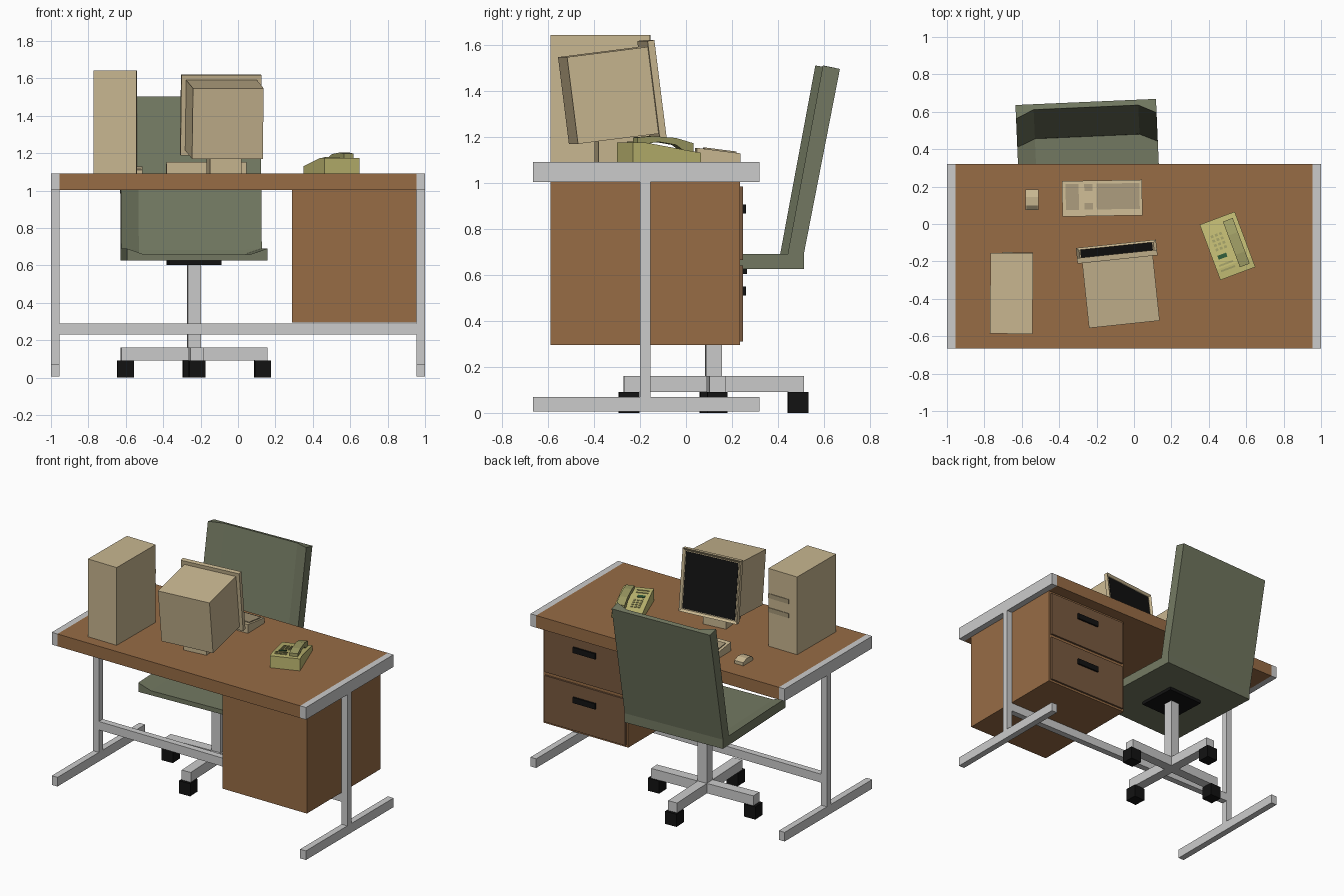
import bpy, bmesh
from math import radians
from mathutils import Matrix, Vector

if "Cube" in bpy.data.objects:
    bpy.data.objects.remove(bpy.data.objects["Cube"])


def mat(name, r, g, b):
    m = bpy.data.materials.new(name)
    m.diffuse_color = (r, g, b, 1)
    m.use_nodes = True
    m.node_tree.nodes["Principled BSDF"].inputs["Base Color"].default_value = m.diffuse_color
    return m


WOOD = mat("wood", .31, .15, .06)
DARK_WOOD = mat("dark_wood", .19, .10, .05)
BEIGE = mat("beige_plastic", .58, .47, .28)
TAN = mat("tan_plastic", .38, .31, .19)
OLIVE = mat("olive_fabric", .17, .19, .12)
LIME = mat("phone_plastic", .53, .49, .17)
LIME_DARK = mat("handset_plastic", .35, .34, .13)
BLACK = mat("black", .006, .006, .006)
GREEN = mat("green_display", .03, .10, .04)
I = Matrix()


def place(x, y, z=0, rz=0, rx=0):
    return (Matrix.Translation((x, y, z)) @ Matrix.Rotation(radians(rz), 4, 'Z')
            @ Matrix.Rotation(radians(rx), 4, 'X'))


def finish(name, bm, material, m):
    bmesh.ops.recalc_face_normals(bm, faces=bm.faces)
    me = bpy.data.meshes.new(name)
    bm.to_mesh(me)
    bm.free()
    if material:
        me.materials.append(material)
    ob = bpy.data.objects.new(name, me)
    ob.matrix_world = m
    bpy.context.collection.objects.link(ob)
    return ob


def loft(name, rings, material=None, m=I):
    """Skin a list of equal-length closed rings and cap both ends."""
    bm = bmesh.new()
    vs = [[bm.verts.new(p) for p in r] for r in rings]
    n = len(vs[0])
    for a, b in zip(vs, vs[1:]):
        for i in range(n):
            j = (i + 1) % n
            bm.faces.new((a[i], a[j], b[j], b[i]))
    bm.faces.new(vs[0])
    bm.faces.new(vs[-1])
    return finish(name, bm, material, m)


def box(name, x0, x1, y0, y1, z0, z1, material=None, m=I):
    return loft(name, [[(x0, y0, z), (x1, y0, z), (x1, y1, z), (x0, y1, z)] for z in (z0, z1)],
                material, m)


def side_prism(name, x0, x1, yz, material=None, m=I):
    return loft(name, [[(x, y, z) for y, z in yz] for x in (x0, x1)], material, m)


# Desk: wooden top, metal end caps and T legs
box("desk_top", -.955, .955, -.665, .32, 1.003, 1.09, WOOD)
for side, x0, x1 in (("left", -1, -.955), ("right", .955, 1)):
    box(side + "_end_cap", x0, x1, -.665, .32, 1.003, 1.09)
    box(side + "_post", x0, x1, -.2, -.155, .07, 1.003)
    box(side + "_foot", x0, x1, -.665, .32, .005, .07)
box("crossbar", -.955, .955, -.2, -.155, .23, .29)

# Drawer cabinet
box("cabinet", .29, .955, -.59, .235, .295, 1.003, WOOD)
for name, z0, z1, zh in (("lower", .31, .64, .53), ("upper", .665, .985, .886)):
    box(name + "_drawer", .305, .94, .235, .248, z0, z1, DARK_WOOD)
    box(name + "_handle", .535, .71, .248, .26, zh - .02, zh + .02, BLACK)

# Chair, turned slightly
C = place(-.235, .12, 0, 2.5)
W, H = .376, .28
seat = [(-W, .625), (W, .625), (W, .69), (H, .657), (-H, .657), (-W, .69)]
loft("seat", [[(x, y, z) for x, z in seat] for y in (-W, W)], OLIVE, C)


def back_ring(front, rear, zf, zr):
    dent = front + .045
    return [(-W, rear, zr), (W, rear, zr), (W, front, zf), (H, dent, zf - .008),
            (-H, dent, zf - .008), (-W, front, zf)]


loft("backrest", [back_ring(.302, .376, .655, .65), back_ring(.306, .376, .69, .69),
                  back_ring(.459, .533, 1.51, 1.495)], OLIVE, C)
box("seat_plate", -.14, .14, -.14, .14, .603, .625, BLACK, C)
box("chair_column", -.035, .035, -.035, .035, .16, .605, None, C)
box("base_arm_long", -.391, .391, -.035, .035, .09, .16, None, C)
for i in range(4):
    R = C @ Matrix.Rotation(radians(90 * i), 4, 'Z')
    if i % 2:
        box("base_arm_%d" % i, .035, .391, -.035, .035, .09, .16, None, R)
    box("caster_%d" % i, .324, .411, -.0435, .0435, 0, .09, BLACK, R)

# Monitor, turned and tilted; its local origin is the centre of the front face
M = place(-.094, -.133, 1.406, 6, 7.2)
box("monitor_body", -.19, .19, -.385, -.028, -.19, .19, BEIGE, M)
bm = bmesh.new()
bmesh.ops.create_cube(bm, size=1, matrix=Matrix.Translation((0, -.015, 0))
                      @ Matrix.Diagonal((.43, .03, .432, 1)))
bm.normal_update()
front = [f for f in bm.faces if f.normal.y > .9]
bmesh.ops.inset_region(bm, faces=front, thickness=.022)
bmesh.ops.translate(bm, verts=front[0].verts, vec=Vector((0, -.012, 0)))
bezel = finish("monitor_bezel", bm, BEIGE, M)
box("screen", -.193, .193, -.0125, -.009, -.194, .194, BLACK, M)
box("monitor_stand", -.085, .085, -.095, .095, 1.09, 1.2, BEIGE, place(-.075, -.295, 0, 6))

# Computer tower with drive slots facing the chair
T = place(-.655, -.37, 0, -.6)
box("tower", -.114, .114, -.217, .215, 1.09, 1.643, BEIGE, T)
for i, z in enumerate((1.45, 1.35)):
    box("drive_slot_%d" % i, -.05, .112, .215, .219, z - .016, z + .016, TAN, T)

# Keyboard: wedge with blocks of keys
K = place(-.17, .138, 0, 1)
side_prism("keyboard", -.214, .214, [(-.095, 1.09), (.095, 1.09), (.095, 1.128), (-.095, 1.152)],
           BEIGE, K)


def key_block(name, x0, x1, y0, y1):
    def top(y):
        return 1.14 - y * .126
    side_prism(name, x0, x1, [(y0, top(y0) - .004), (y1, top(y1) - .004),
                              (y1, top(y1) + .006), (y0, top(y0) + .006)], TAN, K)


key_block("main_keys", -.03, .2, -.06, .078)
key_block("number_keys", -.195, -.125, -.06, .078)
key_block("edit_keys", -.095, -.05, -.06, -.025)
key_block("arrow_keys", -.095, -.05, .04, .078)

# Mouse
side_prism("mouse", -.58, -.51, [(.075, 1.09), (.185, 1.09), (.185, 1.112), (.145, 1.128),
                                 (.1, 1.126), (.075, 1.11)], BEIGE)
side_prism("mouse_buttons", -.573, -.517, [(.078, 1.105), (.1, 1.12), (.1, 1.129), (.078, 1.115)],
           TAN)

# Telephone: wedge base, arched handset, keypad and display
P = place(.5, -.117, 0, 20.5)
side_prism("phone_base", -.1, .1, [(-.158, 1.09), (.158, 1.09), (.158, 1.13), (-.1, 1.175),
                                   (-.158, 1.175)], LIME, P)
side_prism("phone_handset", .022, .078, [(-.13, 1.168), (-.13, 1.197), (-.06, 1.203), (.05, 1.195),
                                         (.13, 1.172), (.13, 1.132), (.085, 1.14), (.05, 1.165),
                                         (-.03, 1.178), (-.085, 1.17)], LIME_DARK, P)


def phone_key(name, x, y, w, d, material):
    def top(v):
        return min(1.175, 1.1575 - v * .1744)
    y0, y1 = y - d / 2, y + d / 2
    side_prism(name, x - w / 2, x + w / 2, [(y0, top(y0) - .004), (y1, top(y1) - .004),
                                            (y1, top(y1) + .004), (y0, top(y0) + .004)], material, P)


for r in range(4):
    for c in range(3):
        phone_key("phone_key_%d_%d" % (r, c), -.06 + .024 * c, .075 - .025 * r, .015, .014, LIME_DARK)
phone_key("phone_display", -.045, -.042, .05, .022, GREEN)
for r in range(2):
    phone_key("phone_strip_%d" % r, -.04, -.085 - .03 * r, .08, .01, LIME_DARK)
